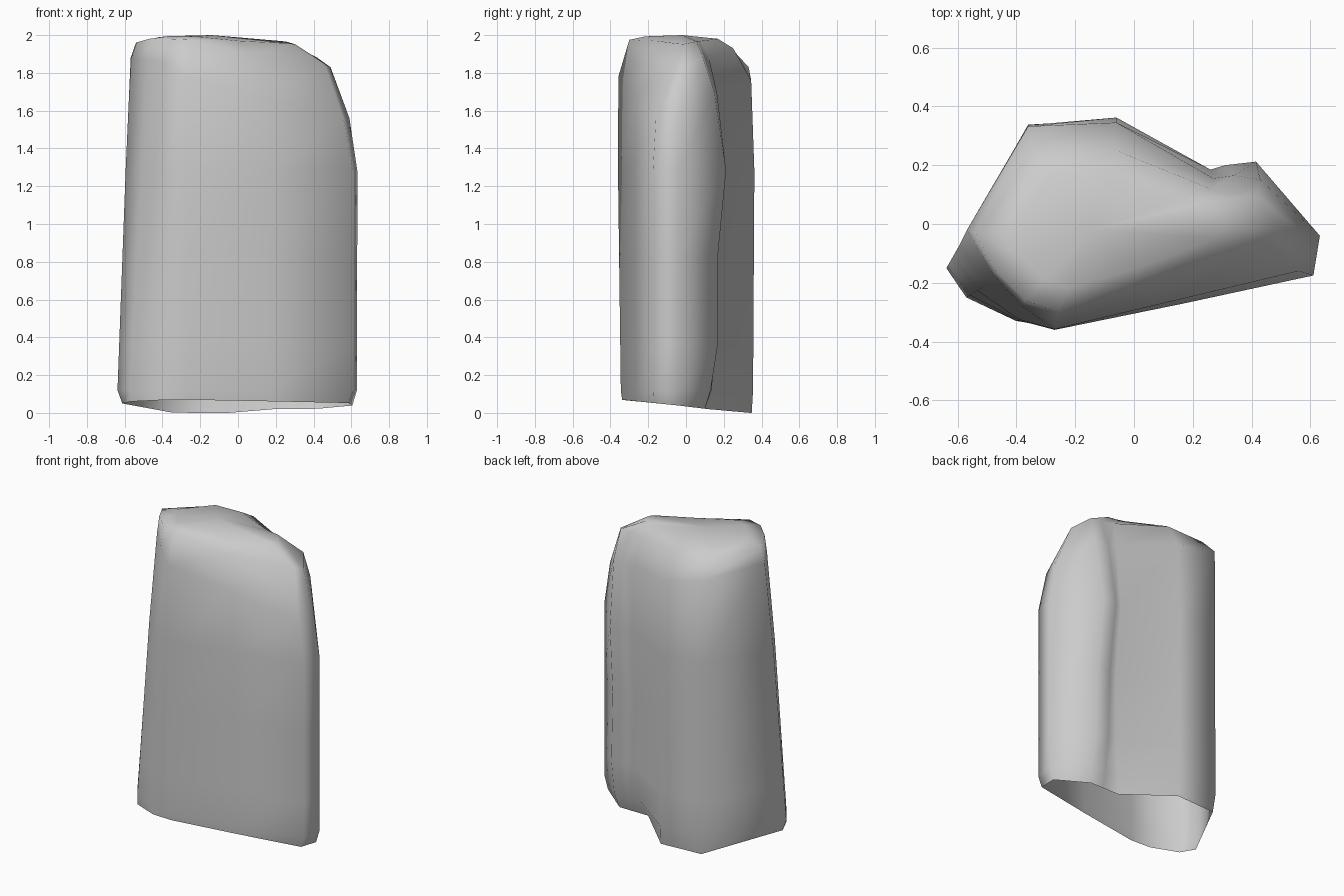
import bpy, bmesh
from mathutils import Vector

if "Cube" in bpy.data.objects:
    bpy.data.objects.remove(bpy.data.objects["Cube"])

# Plan outlines, counter-clockwise from the left corner
low = [(-.638, -.15), (-.57, -.25), (-.4, -.33), (-.27, -.345), (.17, -.265), (.61, -.175),
       (.63, -.04), (.44, .13), (.34, .135), (.24, .135), (-.06, .355), (-.36, .338)]
mid = [(-.595, -.075), (-.51, -.21), (-.39, -.325), (-.27, -.36), (.17, -.27), (.61, -.175),
       (.632, -.04), (.415, .212), (.31, .2), (.26, .185), (-.06, .362), (-.36, .336)]
# Rounded shoulder and rim under the cap
shoulder = [(-.568, -.02, 1.88), (-.48, -.17, 1.87), (-.38, -.28, 1.85), (-.27, -.358, 1.78),
            (.14, -.26, 1.67), (.56, -.16, 1.55), (.59, -.04, 1.56), (.43, .15, 1.7),
            (.34, .165, 1.69), (.27, .155, 1.7), (-.06, .345, 1.76), (-.36, .332, 1.83)]
rim = [(-.54, -.03, 1.96), (-.47, -.16, 1.98), (-.37, -.26, 1.98), (-.26, -.3, 1.975),
       (.07, -.21, 1.89), (.46, -.06, 1.84), (.49, -.01, 1.83), (.42, .09, 1.88),
       (.35, .1, 1.88), (.26, .12, 1.89), (-.06, .25, 1.93), (-.34, .24, 1.93)]


def level(ring, z):
    return [Vector((x, y, z)) for x, y in ring]


def blend(a, b, t):
    return [p.lerp(q, t) for p, q in zip(a, b)]


low_ring, mid_ring = level(low, .12), level(mid, 1.28)
shoulder_ring = [Vector(p) for p in shoulder]
rim_ring = [Vector(p) for p in rim]

# Slanted open foot, square at the front left
foot = [Vector((p.x * .96, p.y * .98, .035 - .1 * p.y)) for p in low_ring]
for i in (1, 2):
    foot[i].xy = low_ring[i].xy
foot[7].y = foot[8].y = .1
foot[9].xy = (.21, .1)

# Waist with the deep groove at the back
waist = blend(low_ring, mid_ring, .2)
waist_top = blend(low_ring, mid_ring, .6)
for ring in (waist, waist_top):
    ring[7].y, ring[8].y = .167, .158
    ring[9].xy = (.265, .145)

# Nearly flat cap
peak = Vector((-.14, -.02, 2.0))
cap = [Vector((*(peak.xy.lerp(p.xy, .7)), p.z + (2.0 - p.z) * .72)) for p in rim_ring]

rings = [foot, low_ring, waist, waist_top, mid_ring, shoulder_ring, rim_ring, cap]

bm = bmesh.new()
loops = [[bm.verts.new(p) for p in ring] for ring in rings]
n = len(low)
for a, b in zip(loops, loops[1:]):
    for i in range(n):
        j = (i + 1) % n
        bm.faces.new((a[i], a[j], b[j], b[i]))
top = bm.verts.new(peak)
for i in range(n):
    bm.faces.new((loops[-1][i], loops[-1][(i + 1) % n], top))
for f in bm.faces:
    f.smooth = True

mesh = bpy.data.meshes.new("rock_slab")
bm.to_mesh(mesh)
bm.free()
rock = bpy.data.objects.new("rock_slab", mesh)
bpy.context.collection.objects.link(rock)
